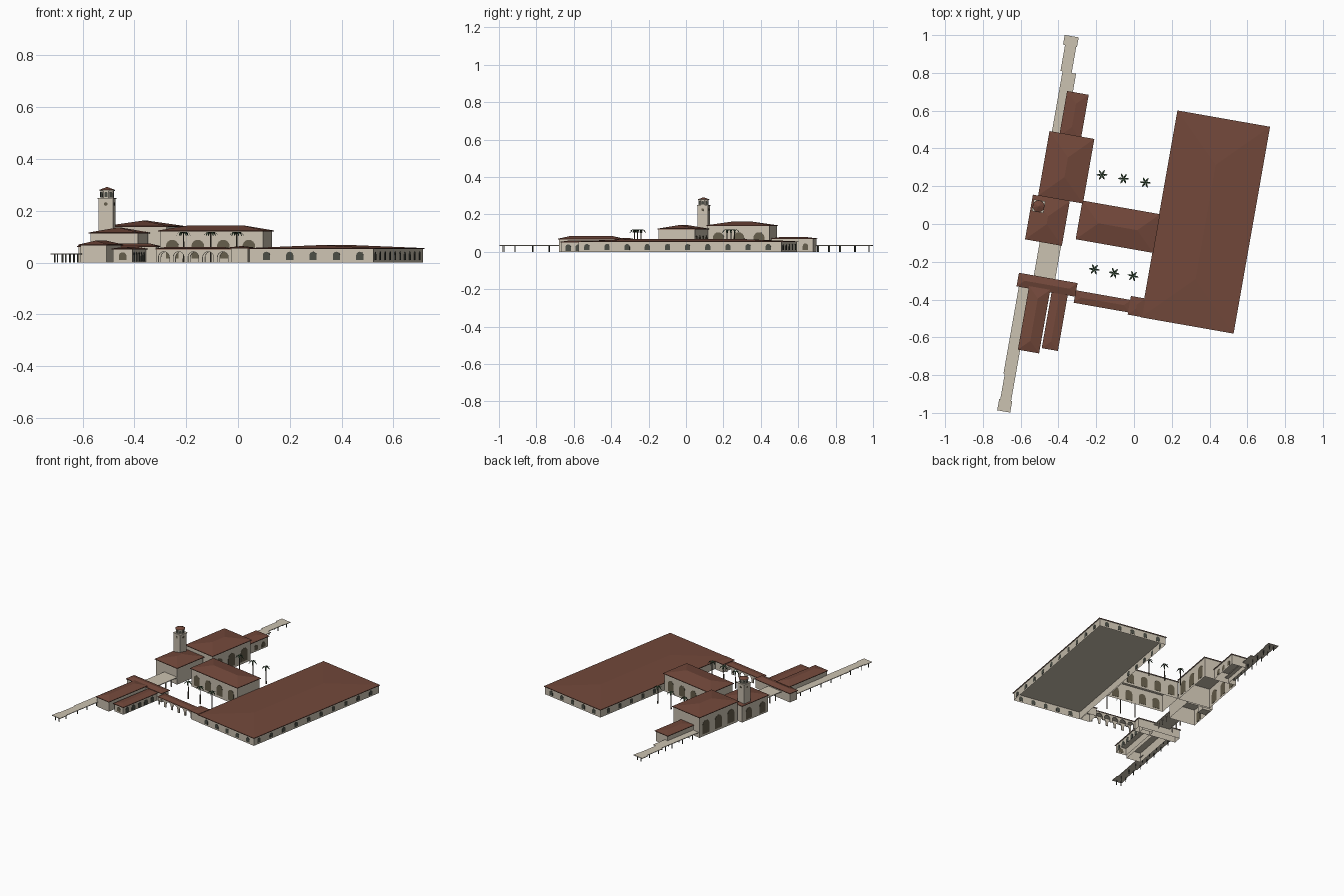
import bpy, bmesh, math
from mathutils import Matrix, Vector

if "Cube" in bpy.data.objects:
    bpy.data.objects.remove(bpy.data.objects["Cube"])

TURN = math.radians(-10)      # whole complex is turned on plan


def material(name, rgb):
    m = bpy.data.materials.new(name)
    m.diffuse_color = (*rgb, 1)
    m.use_nodes = True
    m.node_tree.nodes["Principled BSDF"].inputs["Base Color"].default_value = m.diffuse_color
    return m


WALL = material("plaster", (0.60, 0.54, 0.44))
ROOF = material("roof_tile", (0.17, 0.065, 0.043))
GLASS = material("dark_glass", (0.07, 0.075, 0.06))
BRONZE = material("brown_glass", (0.13, 0.11, 0.07))
LEAF = material("palm_leaf", (0.03, 0.06, 0.03))
TRUNK = material("palm_trunk", (0.08, 0.065, 0.045))


def finish(bm, name, *mats, turn=TURN):
    me = bpy.data.meshes.new(name)
    bm.to_mesh(me)
    bm.free()
    ob = bpy.data.objects.new(name, me)
    for m in mats:
        me.materials.append(m)
    ob.rotation_euler.z = turn
    bpy.context.collection.objects.link(ob)
    return ob


def add_box(bm, u0, u1, v0, v1, z0, z1):
    m = Matrix.LocRotScale(Vector(((u0+u1)/2, (v0+v1)/2, (z0+z1)/2)), None,
                           Vector((u1-u0, v1-v0, z1-z0)))
    bmesh.ops.create_cube(bm, size=1, matrix=m)


def box(name, mat, *dims):
    bm = bmesh.new()
    add_box(bm, *dims)
    return finish(bm, name, mat)


def walls(name, u0, u1, v0, v1, h):
    # open shell of four walls
    bm = bmesh.new()
    add_box(bm, u0, u1, v0, v1, 0, h)
    bm.normal_update()
    bmesh.ops.delete(bm, geom=[f for f in bm.faces if abs(f.normal.z) > .9], context='FACES')
    finish(bm, name, WALL)


def hip_roof(name, u0, u1, v0, v1, eave, apex):
    # thin eave edge, hipped slopes, plaster soffit
    bm = bmesh.new()
    c = [(u0, v0), (u1, v0), (u1, v1), (u0, v1)]
    lo = [bm.verts.new((*p, eave)) for p in c]
    up = [bm.verts.new((*p, eave + .004)) for p in c]
    bm.faces.new(lo[::-1]).material_index = 1
    for i in range(4):
        j = (i + 1) % 4
        bm.faces.new((lo[i], lo[j], up[j], up[i]))
    um, vm, hw = (u0+u1)/2, (v0+v1)/2, min(u1-u0, v1-v0)/2
    if v1 - v0 > u1 - u0:
        a, b = bm.verts.new((um, v0+hw, apex)), bm.verts.new((um, v1-hw, apex))
        faces = [(0, 1, a), (1, 2, b, a), (2, 3, b), (3, 0, a, b)]
    else:
        a, b = bm.verts.new((u0+hw, vm, apex)), bm.verts.new((u1-hw, vm, apex))
        faces = [(0, 1, b, a), (1, 2, b), (2, 3, a, b), (3, 0, a)]
    for f in faces:
        bm.faces.new([up[i] if isinstance(i, int) else i for i in f])
    finish(bm, name, ROOF, WALL)


def building(name, u0, u1, v0, v1, eave, apex, o=.006):
    walls(name + "_walls", u0+o, u1-o, v0+o, v1-o, eave + .001)
    hip_roof(name + "_roof", u0, u1, v0, v1, eave, apex)


def arch_points(c, w, z0, z1, n=8):
    r = w / 2
    return ([(c-r, z0)] + [(c - r*math.cos(math.pi*i/n), z1-r+r*math.sin(math.pi*i/n))
                           for i in range(n+1)] + [(c+r, z0)])


def extrude_profile(bm, pts, along, at, t):
    # profile in (along, z), given thickness across the wall line
    place = (lambda s, z: (s, at-t/2, z)) if along == 'u' else (lambda s, z: (at-t/2, s, z))
    f = bm.faces.new([bm.verts.new(place(*p)) for p in pts])
    e = bmesh.ops.extrude_face_region(bm, geom=[f])
    vec = (0, t, 0) if along == 'u' else (t, 0, 0)
    bmesh.ops.translate(bm, vec=vec, verts=[v for v in e['geom'] if isinstance(v, bmesh.types.BMVert)])
    bmesh.ops.recalc_face_normals(bm, faces=bm.faces)


def windows(name, along, at, first, last, n, w, z0, z1, mat=GLASS):
    bm = bmesh.new()
    for i in range(n):
        c = first + (last-first) * i / max(n-1, 1)
        extrude_profile(bm, arch_points(c, w, z0, z1), along, at, .003)
    finish(bm, name, mat)


# buildings: u0, u1, v0, v1, eave, apex
building("large_hall", .122, .62, -.48, .632, .052, .068)
building("corner_block", .05, .128, -.478, -.378, .055, .064)
building("connector", -.29, .127, -.133, .075, .120, .144)
building("main_hall", -.526, -.285, .06, .407, .138, .162)
building("tower_block", -.554, -.356, -.18, .06, .112, .136)
building("north_block", -.471, -.355, .39, .632, .068, .080)
building("cross_wing", -.555, -.24, -.433, -.36, .060, .074)
building("south_wing_west", -.49, -.376, -.762, -.42, .066, .085)
building("south_wing_east", -.367, -.28, -.732, -.38, .050, .061)

# large hall windows
windows("hall_south_windows", 'u', -.474, .195, .561, 5, .028, .01, .042)
windows("hall_north_windows", 'u', .626, .185, .561, 5, .028, .01, .042)
windows("hall_east_windows", 'v', .614, -.43, .555, 10, .028, .01, .042)
windows("hall_west_windows", 'v', .128, .15, .555, 5, .028, .01, .042)

# tall arched windows
for side, v in (("south", -.127), ("north", .069)):
    windows(f"connector_{side}_windows", 'u', v, -.235, .065, 4, .05, .015, .088, BRONZE)
for side, u in (("east", -.291), ("west", -.52)):
    windows(f"main_hall_{side}_windows", 'v', u, .125, .345, 3, .06, .015, .105, BRONZE)
windows("tower_block_west_windows", 'v', -.548, -.125, -.005, 2, .05, .01, .085, BRONZE)
windows("south_wing_windows", 'v', -.286, -.69, -.47, 5, .03, .004, .040)
windows("south_wing_end_window", 'u', -.726, -.324, -.324, 1, .03, .01, .040, BRONZE)
windows("north_block_windows", 'v', -.361, .455, .585, 3, .03, .01, .045, BRONZE)

# open arcade on both long sides
for side, v in (("south", -.459), ("north", -.406)):
    bm = bmesh.new()
    pts = [(-.240, .051), (-.240, 0)]
    for i in range(5):
        pts += arch_points(-.209 + .0577*i, .042, 0, .042)
    pts += [(.055, 0), (.055, .051)]
    extrude_profile(bm, pts, 'u', v, .006)
    finish(bm, f"arcade_{side}_wall", WALL)
hip_roof("arcade_roof", -.242, .055, -.466, -.399, .050, .060)

# flat link roof between cross wing and tower block
box("link_roof", WALL, -.475, -.36, -.366, -.174, .046, .051)
bm = bmesh.new()
for u in (-.468, -.367):
    for v in (-.32, -.27, -.22):
        add_box(bm, u-.003, u+.003, v-.003, v+.003, 0, .047)
finish(bm, "link_posts", WALL)

# platform canopies and their posts
bm = bmesh.new()
for u0, u1, v0, v1 in ((-.542, -.472, -1.097, -1.035), (-.536, -.478, -1.035, -.90),
                       (-.543, -.478, -.90, -.72), (-.543, -.487, -.72, -.43),
                       (-.513, -.44, .40, .73), (-.524, -.464, .73, .87),
                       (-.535, -.460, .87, .922)):
    add_box(bm, u0, u1, v0, v1, .032, .036)
finish(bm, "platform_canopy", WALL)
bm = bmesh.new()
for v in (-1.08, -1.02, -.92, -.835, -.75, -.66, -.57, -.48):
    for u in (-.528, -.495):
        add_box(bm, u-.002, u+.002, v-.002, v+.002, 0, .033)
for v in (.45, .54, .63, .69, .75, .83, .905):
    for u in (-.508, -.478):
        add_box(bm, u-.002, u+.002, v-.002, v+.002, 0, .033)
finish(bm, "canopy_posts", GLASS)

# bell tower
TU, TV = -.514, .005


def square(name, mat, w, z0, z1):
    box(name, mat, TU-w/2, TU+w/2, TV-w/2, TV+w/2, z0, z1)


def octagon(name, mat, r0, r1, z0, z1):
    bm = bmesh.new()
    m = Matrix.Translation((TU, TV, (z0+z1)/2)) @ Matrix.Rotation(math.pi/8, 4, 'Z')
    bmesh.ops.create_cone(bm, cap_ends=True, segments=8, radius1=r0, radius2=r1,
                          depth=z1-z0, matrix=m)
    finish(bm, name, mat)


square("tower_shaft", WALL, .057, 0, .245)
square("tower_cornice", WALL, .063, .245, .250)
octagon("belfry", WALL, .027, .027, .250, .278)
octagon("belfry_cornice", WALL, .031, .031, .276, .280)
octagon("belfry_roof", ROOF, .033, .003, .280, .291)
bm = bmesh.new()
for k in range(8):
    bm2 = bmesh.new()
    extrude_profile(bm2, arch_points(0, .013, .253, .273, 6), 'u', -.0252, .002)
    bm2.transform(Matrix.Translation((TU, TV, 0)) @ Matrix.Rotation(k*math.pi/4, 4, 'Z'))
    tmp = bpy.data.meshes.new("tmp")
    bm2.to_mesh(tmp)
    bm2.free()
    bm.from_mesh(tmp)
    bpy.data.meshes.remove(tmp)
finish(bm, "belfry_openings", GLASS)
bm = bmesh.new()
for k in range(4):
    m = (Matrix.Translation((TU, TV, .226)) @ Matrix.Rotation(k*math.pi/2, 4, 'Z')
         @ Matrix.Translation((0, -.0287, 0)) @ Matrix.Rotation(math.pi/2, 4, 'X'))
    bmesh.ops.create_cone(bm, cap_ends=True, segments=12, radius1=.007, radius2=.007,
                          depth=.002, matrix=m)
finish(bm, "tower_dials", BRONZE)

# palm trees in the two courtyards
for n, (x, y) in enumerate(((-.17, .26), (-.055, .24), (.06, .22),
                            (-.21, -.24), (-.105, -.26), (-.005, -.275))):
    bm = bmesh.new()
    bmesh.ops.create_cone(bm, cap_ends=True, segments=6, radius1=.004, radius2=.0025,
                          depth=.112, matrix=Matrix.Translation((x, y, .056)))
    finish(bm, f"palm_trunk_{n+1}", TRUNK, turn=0)
    bm = bmesh.new()
    for k in range(6):
        a = k * math.pi / 3 + n
        d, s = Vector((math.cos(a), math.sin(a), 0)), Vector((-math.sin(a), math.cos(a), 0))
        rows = [[bm.verts.new(Vector((x, y, z)) + d*r + s*w*q) for q in (-1, 1)]
                for r, w, z in ((0, .001, .112), (.012, .005, .119), (.022, .004, .113), (.029, .0008, .102))]
        for p, q in zip(rows, rows[1:]):
            bm.faces.new((p[0], q[0], q[1], p[1]))
    finish(bm, f"palm_fronds_{n+1}", LEAF, turn=0)
